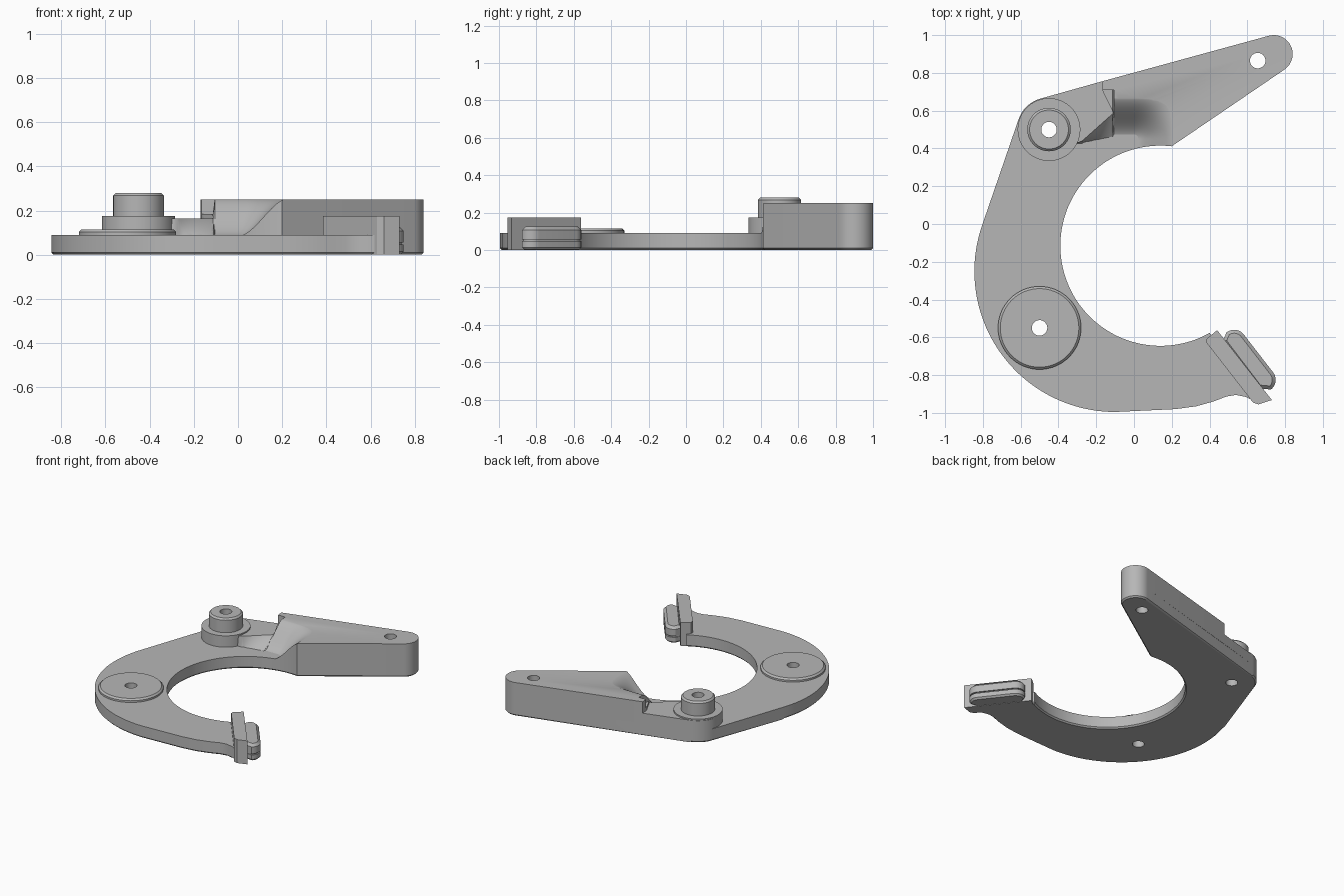
import bpy, bmesh, math

cube = bpy.data.objects.get("Cube")
if cube:
    bpy.data.objects.remove(cube, do_unlink=True)

grey = bpy.data.materials.new("plain_grey")
grey.use_nodes = True
grey.diffuse_color = (0.47, 0.47, 0.47, 1)
grey.node_tree.nodes["Principled BSDF"].inputs["Base Color"].default_value = (0.47, 0.47, 0.47, 1)


def arc(cx, cy, r, a0, a1, n=16):
    """Points on an arc, angles in degrees."""
    angles = [math.radians(a0 + (a1 - a0) * i / n) for i in range(n + 1)]
    return [(cx + r * math.cos(a), cy + r * math.sin(a)) for a in angles]


def finish(name, bm):
    bmesh.ops.recalc_face_normals(bm, faces=bm.faces[:])
    mesh = bpy.data.meshes.new(name)
    bm.to_mesh(mesh)
    bm.free()
    obj = bpy.data.objects.new(name, mesh)
    obj.data.materials.append(grey)
    bpy.context.collection.objects.link(obj)
    return obj


def prism(name, points, z0, z1, top=0, bottom=0):
    """Extruded outline with optional chamfers on its rims."""
    bm = bmesh.new()
    base = bm.faces.new([bm.verts.new((x, y, z0)) for x, y in points])
    new = bmesh.ops.extrude_face_region(bm, geom=[base], use_keep_orig=True)
    for v in new["geom"]:
        if isinstance(v, bmesh.types.BMVert):
            v.co.z = z1
    for z, size in ((z0, bottom), (z1, top)):
        if size:
            rim = [e for e in bm.edges if all(abs(v.co.z - z) < 1e-5 for v in e.verts)]
            bmesh.ops.bevel(bm, geom=rim, offset=size, segments=1, affect='EDGES')
    return finish(name, bm)


def cut(obj, cutter):
    """Subtract a cutter and bake the result."""
    mod = obj.modifiers.new("cut", 'BOOLEAN')
    mod.operation, mod.solver, mod.object = 'DIFFERENCE', 'EXACT', cutter
    bpy.context.view_layer.objects.active = obj
    bpy.ops.object.modifier_apply(modifier=mod.name)


def disc(name, centre, r, z0, z1, top=0):
    return prism(name, arc(*centre, r, 0, 360, 64)[:-1], z0, z1, top)


PIVOT, PAD, TIP, RING = (-0.45, 0.5), (-0.5, -0.55), (0.74, 0.9), (0.14, -0.115)
PLATE_TOP, SHELF_TOP, ARM_TOP = 0.09, 0.165, 0.25
tip_arc = arc(*TIP, 0.1, -56, 105.4, 24)
step = [(-0.17, 0.755), (-0.165, 0.7), (-0.11, 0.59)]

# Hook-shaped plate
outline = tip_arc + arc(*PIVOT, 0.17, 105.4, 160)
outline += arc(-0.1, -0.25, 0.745, 160, 270, 48)
outline += [(0.22, -0.98), (0.33, -0.965), (0.42, -0.94), (0.49, -0.913),
            (0.54, -0.905), (0.59, -0.915), (0.64, -0.94)]
outline += arc(*RING, 0.53, -60.6, -276.5, 96)
plate = prism("hook_plate", outline, 0, PLATE_TOP, bottom=0.01)

# Thick arm and the lower shelf beside the pivot
arm = prism("arm", tip_arc + step + arc(*RING, 0.53, 118, 83.5, 20), PLATE_TOP - 0.002, ARM_TOP)
shelf = prism("shelf", arc(*PIVOT, 0.17, 105.4, 160) + [PIVOT, (-0.3, 0.425), (-0.2, 0.35), (-0.11, 0.353)]
              + step[::-1], PLATE_TOP - 0.002, SHELF_TOP)


# Scooped hollow where the arm runs down to the plate
def ease(a, b, t):
    t = min(max((t - a) / (b - a), 0), 1)
    return t * t * (3 - 2 * t)


def hollow_height(x, y):
    low = 0.43 + 0.15 * (x + 0.28)
    floor = PLATE_TOP - 0.005
    if x < -0.11:
        ridge = 0.435 + 0.91 * (x + 0.28)
        return floor + 0.082 * min(max((y - low) / max(ridge - low, 0.005), 0), 1.2)
    wall, ramp = ease(0.45, 0.69, y), ease(0, 0.23, x)
    return floor + 0.17 * (1 - (1 - wall) * (1 - ramp))


bm = bmesh.new()
NX, NY = 64, 44
grid = [[bm.verts.new((-0.31 + 0.57 * i / NX, 0.33 + 0.38 * j / NY, 0)) for j in range(NY + 1)]
        for i in range(NX + 1)]
for column in grid:
    for v in column:
        v.co.z = hollow_height(v.co.x, v.co.y)
for i in range(NX):
    for j in range(NY):
        bm.faces.new((grid[i][j], grid[i + 1][j], grid[i + 1][j + 1], grid[i][j + 1]))
bm.normal_update()
lid = bmesh.ops.extrude_face_region(bm, geom=bm.faces[:], use_keep_orig=True)
for v in lid["geom"]:
    if isinstance(v, bmesh.types.BMVert):
        v.co.z = 0.35
hollow = finish("hollow_cutter", bm)
for part in (arm, shelf):
    cut(part, hollow)
bpy.data.objects.remove(hollow, do_unlink=True)

# Pivot collar, pivot knob and round pad
collar = disc("pivot_collar", PIVOT, 0.166, PLATE_TOP - 0.001, 0.175)
knob = disc("pivot_knob", PIVOT, 0.115, 0.17, 0.28, top=0.012)
pad = disc("round_pad", PAD, 0.22, PLATE_TOP - 0.001, 0.115, top=0.012)

# Through holes
for centre, parts in ((PIVOT, (plate, shelf, collar, knob)), (PAD, (plate, pad)),
                      ((0.655, 0.865), (plate, arm))):
    drill = disc("drill", centre, 0.041, -0.1, 0.4)
    for part in parts:
        cut(part, drill)
    bpy.data.objects.remove(drill, do_unlink=True)

# End stop across the hook
prism("end_stop", [(0.44, -0.562), (0.385, -0.608), (0.385, -0.63), (0.63, -0.945),
                   (0.66, -0.955), (0.73, -0.932)], 0, 0.175)


# Grooved tongue beyond the stop
def tongue_outline(r):
    return (arc(0.53, -0.625, r, 128, 38, 10) + arc(0.685, -0.825, r, 38, -52, 10)
            + [(0.66, -0.87), (0.47, -0.62)])


prism("tongue_lower", tongue_outline(0.065), 0.002, 0.047, bottom=0.012)
prism("tongue_groove", tongue_outline(0.055), 0.04, 0.065)
prism("tongue_upper", tongue_outline(0.065), 0.056, 0.125, top=0.018)

# Smooth curved walls, keep edges sharp
bpy.ops.object.select_all(action='DESELECT')
for obj in bpy.context.collection.objects:
    if obj.type == 'MESH':
        obj.select_set(True)
        bpy.context.view_layer.objects.active = obj
bpy.ops.object.shade_smooth_by_angle(angle=math.radians(30))
